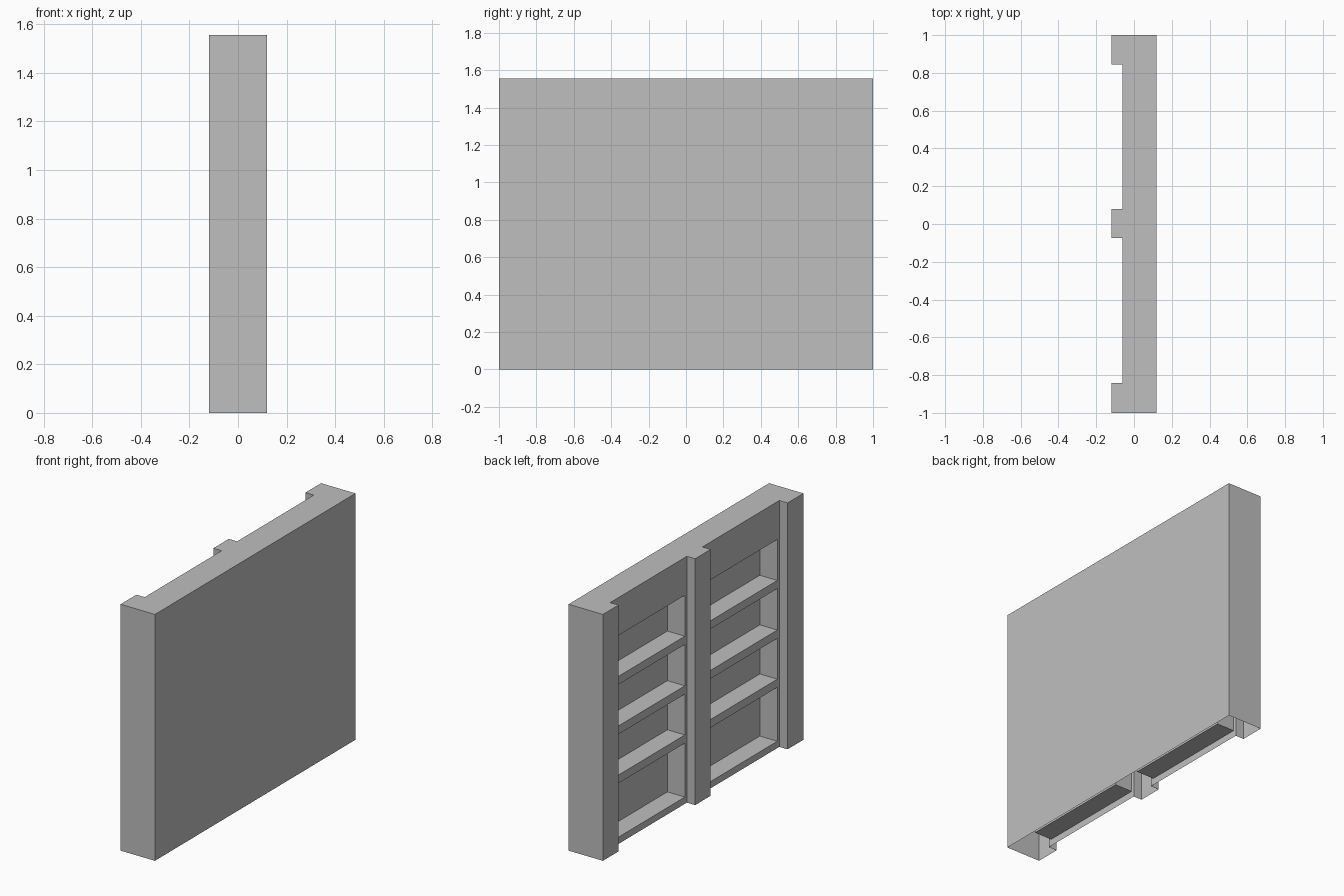
import bpy
import bmesh

cube = bpy.data.objects.get("Cube")
if cube:
    bpy.data.objects.remove(cube, do_unlink=True)

# Main dimensions
BACK, POST_FRONT, FRAME_FRONT, NICHE_BACK = 0.12, -0.12, -0.062, 0.06
HEIGHT, LIP = 1.555, 0.02
BAYS = [(-0.842, -0.075), (0.08, 0.845)]
NICHES = [(0.043, 0.383), (0.435, 0.692), (0.745, 1.006), (1.058, 1.316)]

# Plan outline of the open-bottomed shell, with niche edges marked in each bay
outline = [(BACK, -1), (POST_FRONT, -1)]
niche_sides = []
for y0, y1 in BAYS:
    outline.append((POST_FRONT, y0))
    outline.append((FRAME_FRONT, y0))
    niche_sides.append(len(outline))
    outline += [(FRAME_FRONT, y0 + LIP), (FRAME_FRONT, y1 - LIP)]
    outline += [(FRAME_FRONT, y1), (POST_FRONT, y1)]
outline += [(POST_FRONT, 1), (BACK, 1)]
levels = [0] + [z for niche in NICHES for z in niche] + [HEIGHT]

bm = bmesh.new()


def face(points):
    bm.faces.new([bm.verts.new(p) for p in points])


def niche(y0, y1, z0, z1):
    """Five inner sides of a shelf niche."""
    rim = [(y0, z0), (y1, z0), (y1, z1), (y0, z1)]
    for a, b in zip(rim, rim[1:] + rim[:1]):
        face([(FRAME_FRONT, *a), (FRAME_FRONT, *b), (NICHE_BACK, *b), (NICHE_BACK, *a)])
    face([(NICHE_BACK, *p) for p in rim])


# Walls, posts and front frame, with niches in the bays
for i, (a, b) in enumerate(zip(outline, outline[1:] + outline[:1])):
    for row, (z0, z1) in enumerate(zip(levels, levels[1:])):
        if i in niche_sides and row % 2:
            niche(a[1], b[1], z0, z1)
        else:
            face([(*a, z0), (*b, z0), (*b, z1), (*a, z1)])

# Top board
face([(x, y, HEIGHT) for x, y in outline])

bmesh.ops.remove_doubles(bm, verts=bm.verts[:], dist=0.0001)
bmesh.ops.recalc_face_normals(bm, faces=bm.faces[:])
# Make sure the top board faces up
top = max(bm.faces, key=lambda f: f.calc_center_median().z)
if top.normal.z < 0:
    bmesh.ops.reverse_faces(bm, faces=bm.faces[:])

mesh = bpy.data.meshes.new("bookcase")
bm.to_mesh(mesh)
bm.free()
bookcase = bpy.data.objects.new("bookcase", mesh)
bpy.context.collection.objects.link(bookcase)

# Plain grey finish
grey = bpy.data.materials.new("light_grey")
grey.use_nodes = True
colour = (0.52, 0.52, 0.52, 1)
grey.diffuse_color = colour
grey.node_tree.nodes["Principled BSDF"].inputs["Base Color"].default_value = colour
mesh.materials.append(grey)
